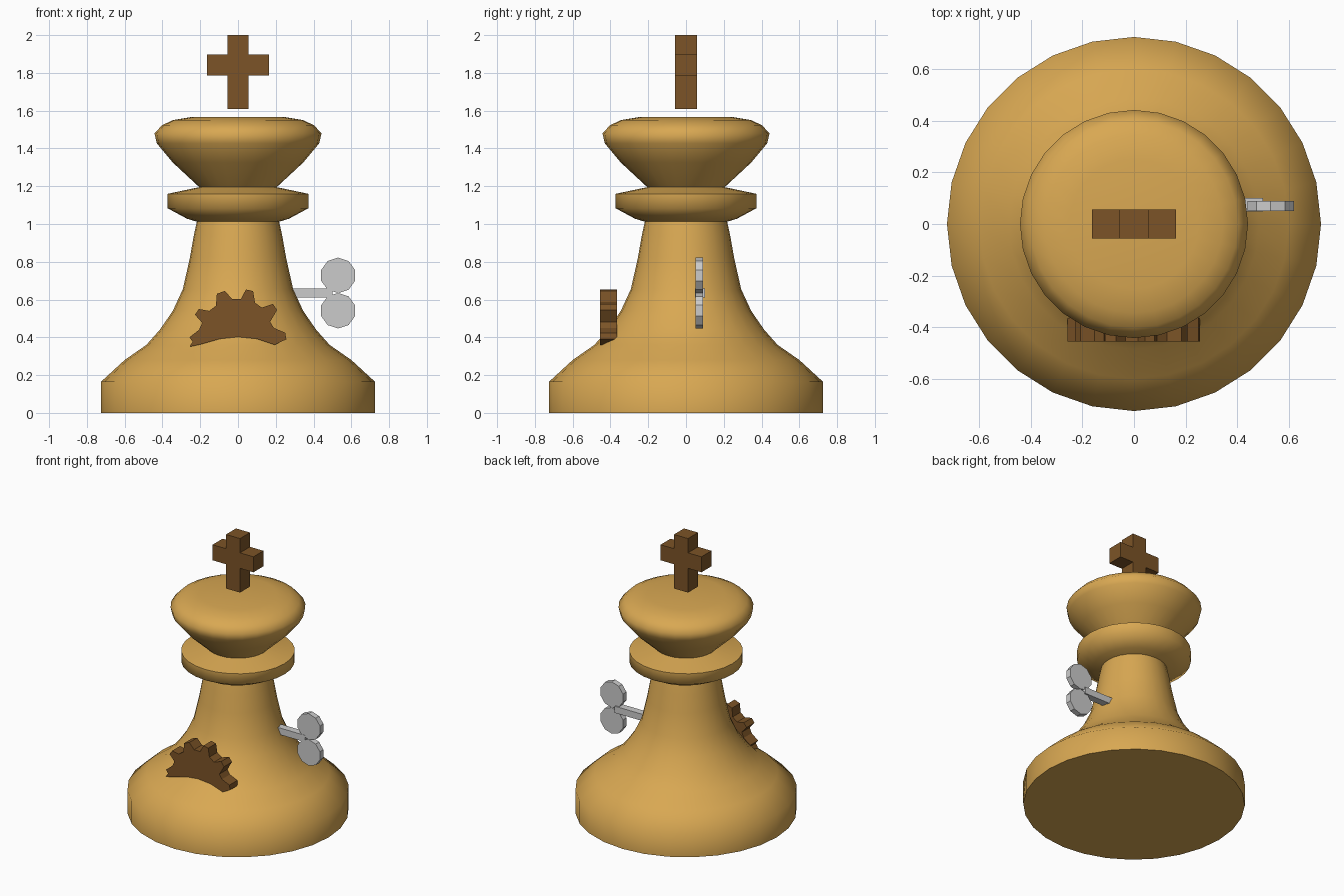
import bpy, bmesh, math
from mathutils import Matrix, Vector

if "Cube" in bpy.data.objects:
    bpy.data.objects.remove(bpy.data.objects["Cube"])


def material(name, colour):
    m = bpy.data.materials.new(name)
    m.diffuse_color = (*colour, 1)
    m.use_nodes = True
    m.node_tree.nodes["Principled BSDF"].inputs["Base Color"].default_value = m.diffuse_color
    return m


def make(name, bm, mat=None):
    bmesh.ops.recalc_face_normals(bm, faces=bm.faces)
    me = bpy.data.meshes.new(name)
    bm.to_mesh(me)
    bm.free()
    ob = bpy.data.objects.new(name, me)
    bpy.context.collection.objects.link(ob)
    if mat:
        me.materials.append(mat)
    return ob


def prism(name, outline, y0, y1, mat=None):
    """Extrude an (x, z) outline from y0 to y1."""
    bm = bmesh.new()
    face = bm.faces.new([bm.verts.new((x, y0, z)) for x, z in outline])
    ext = bmesh.ops.extrude_face_region(bm, geom=[face])
    verts = [v for v in ext["geom"] if isinstance(v, bmesh.types.BMVert)]
    bmesh.ops.translate(bm, verts=verts, vec=(0, y1 - y0, 0))
    return make(name, bm, mat)


def lathe(name, profile, sides, mat):
    """Revolve an (r, z) profile and cap both ends with flat discs."""
    bm = bmesh.new()
    rings = []
    for r, z in profile:
        rings.append([bm.verts.new((r * math.cos(a), r * math.sin(a), z))
                      for a in (i * math.tau / sides for i in range(sides))])
    for low, high in zip(rings, rings[1:]):
        for i in range(sides):
            j = (i + 1) % sides
            bm.faces.new((low[i], low[j], high[j], high[i]))
    bm.faces.new(rings[0])
    bm.faces.new(rings[-1])
    return make(name, bm, mat)


light_wood = material("light_wood", (0.69, 0.39, 0.085))
dark_wood = material("dark_wood", (0.20, 0.088, 0.02))

# Turned body: base, neck, collar and head
profile = [(0.725, 0), (0.725, 0.165), (0.60, 0.28), (0.485, 0.36),
           (0.414, 0.44), (0.345, 0.54), (0.292, 0.655), (0.255, 0.82),
           (0.233, 0.944), (0.218, 1.012), (0.27, 1.028), (0.372, 1.083),
           (0.372, 1.16), (0.205, 1.195), (0.345, 1.325), (0.43, 1.427),
           (0.442, 1.48), (0.402, 1.523), (0.345, 1.55), (0.25, 1.566)]
body = lathe("body", profile, 28, light_wood)
bpy.context.view_layer.objects.active = body
body.select_set(True)
bpy.ops.object.shade_smooth_by_angle(angle=math.radians(62))
body.select_set(False)

# Cross floating above the head
w, a = 0.056, 0.163
half = [(w, 1.61), (w, 1.785), (a, 1.785), (a, 1.897), (w, 1.897), (w, 2.0)]
prism("top_cross", half + [(-x, z) for x, z in reversed(half)],
      -0.057, 0.057, dark_wood)

# Part of a toothed gear on the front of the base
gear = [(-0.257, 0.35), (-0.20, 0.362), (-0.095, 0.392), (0.0, 0.402),
        (0.10, 0.392), (0.195, 0.36), (0.256, 0.39), (0.25, 0.424),
        (0.19, 0.45), (0.17, 0.482), (0.207, 0.545), (0.185, 0.577),
        (0.127, 0.557), (0.09, 0.583), (0.08, 0.645), (0.042, 0.653),
        (0.016, 0.604), (-0.032, 0.604), (-0.07, 0.646), (-0.112, 0.63),
        (-0.117, 0.567), (-0.153, 0.54), (-0.207, 0.55), (-0.228, 0.52),
        (-0.19, 0.477), (-0.206, 0.44), (-0.257, 0.40), (-0.24, 0.377)]
prism("front_gear", gear, -0.455, -0.365, dark_wood)

# Wind-up key: shaft and two ten-sided bows
prism("key_shaft", [(0.24, 0.61), (0.50, 0.61), (0.50, 0.658), (0.24, 0.658)],
      0.048, 0.10)
for name, z in (("key_bow_upper", 0.728), ("key_bow_lower", 0.541)):
    ring = [math.radians(90 + 36 * i) for i in range(10)]
    prism(name, [(0.53 + 0.094 * math.cos(t), z + 0.094 * math.sin(t))
                 for t in ring], 0.05, 0.09)
